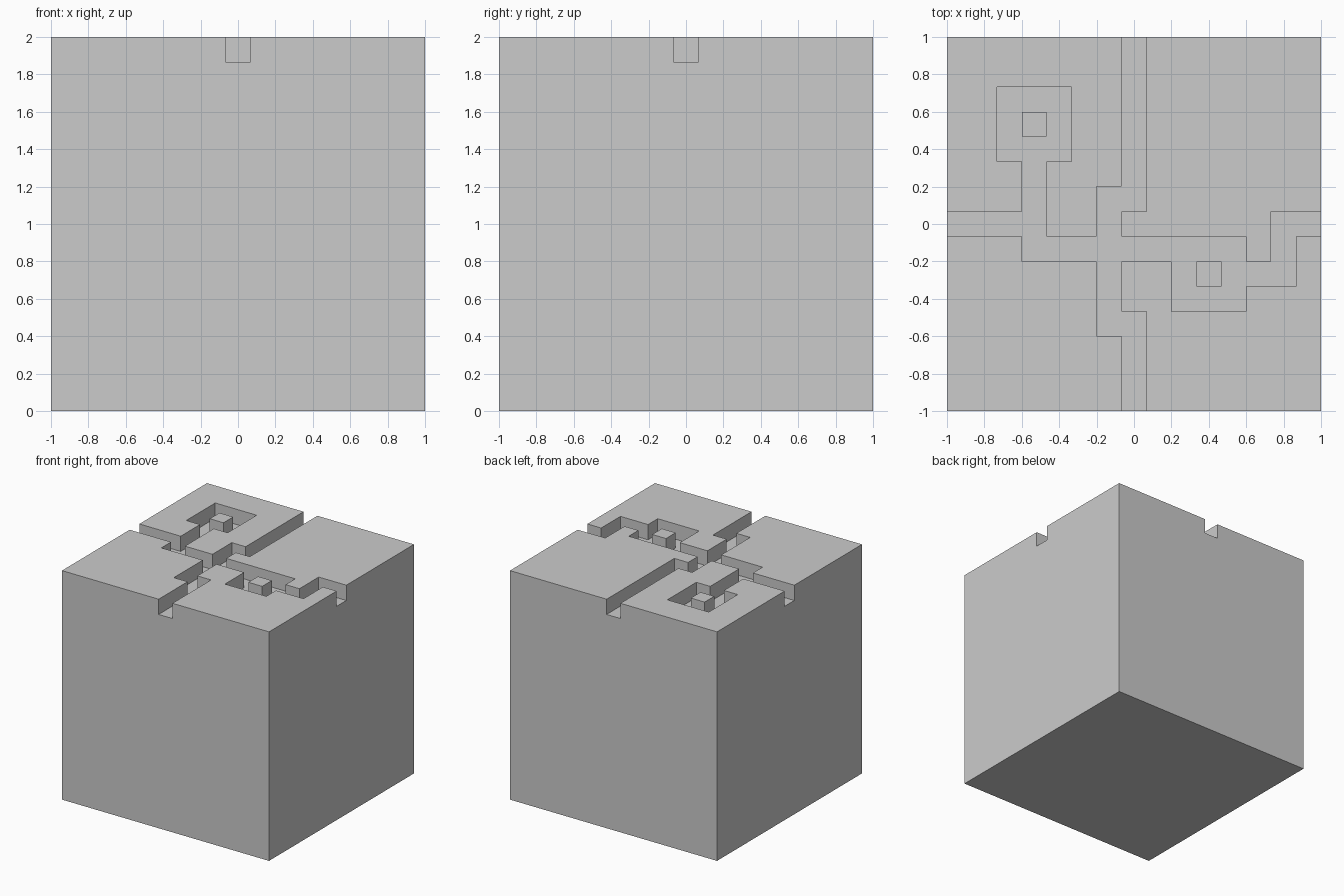
import bpy, bmesh, math

if "Cube" in bpy.data.objects:
    bpy.data.objects.remove(bpy.data.objects["Cube"])

N = 15                 # cells per side
C = 2.0 / N            # cell size, also the groove depth
FLOOR = 2.0 - C

# Groove rectangles in cell units: x0, y0, x1, y1
GROOVES = [
    (0, 7, 4, 8), (3, 7, 4, 10), (2, 10, 5, 13),      # west path and room
    (3, 6, 12, 7), (6, 7, 7, 9), (7, 8, 8, 15),       # cross path, north path
    (6, 3, 7, 6), (7, 0, 8, 4),                       # south path
    (9, 4, 12, 7), (12, 5, 14, 6), (13, 6, 14, 8), (14, 7, 15, 8),  # east room and path
]
POSTS = [(3, 11), (10, 5)]


def is_raised(face):
    c = face.calc_center_median()
    i, j = math.floor((c.x + 1) / C), math.floor((c.y + 1) / C)
    if (i, j) in POSTS:
        return True
    return not any(a <= i < x and b <= j < y for a, b, x, y in GROOVES)


bm = bmesh.new()

# Groove floor sheet
bmesh.ops.create_grid(bm, x_segments=N, y_segments=N, size=1)
for v in bm.verts:
    v.co.z = FLOOR
rim = [e for e in bm.edges if e.is_boundary]
rim_mid = [(v.co.x, v.co.y) for v in bm.verts]

# Raise the plateaus and posts
land = [f for f in bm.faces if is_raised(f)]
res = bmesh.ops.extrude_face_region(bm, geom=land)
for v in (g for g in res["geom"] if isinstance(g, bmesh.types.BMVert)):
    v.co.z = 2.0
old = [f for f in bm.faces if all(abs(v.co.z - FLOOR) < 1e-4 for v in f.verts) and is_raised(f)]
if old:
    bmesh.ops.delete(bm, geom=old, context='FACES_ONLY')
bmesh.ops.delete(bm, geom=[e for e in bm.edges if not e.link_faces], context='EDGES')
bmesh.ops.delete(bm, geom=[v for v in bm.verts if not v.link_faces], context='VERTS')

# Block walls and underside
rim = [e for e in bm.edges if e.is_boundary]
res = bmesh.ops.extrude_edge_only(bm, edges=rim)
for v in (g for g in res["geom"] if isinstance(g, bmesh.types.BMVert)):
    v.co.z = 0.0
bmesh.ops.holes_fill(bm, edges=[e for e in bm.edges if e.is_boundary], sides=0)

# Merge flat cells into large faces
bmesh.ops.recalc_face_normals(bm, faces=bm.faces)
bmesh.ops.dissolve_limit(bm, angle_limit=math.radians(1), verts=bm.verts, edges=bm.edges)

mesh = bpy.data.meshes.new("grooved_block")
bm.to_mesh(mesh)
bm.free()
block = bpy.data.objects.new("grooved_block", mesh)
bpy.context.collection.objects.link(block)
